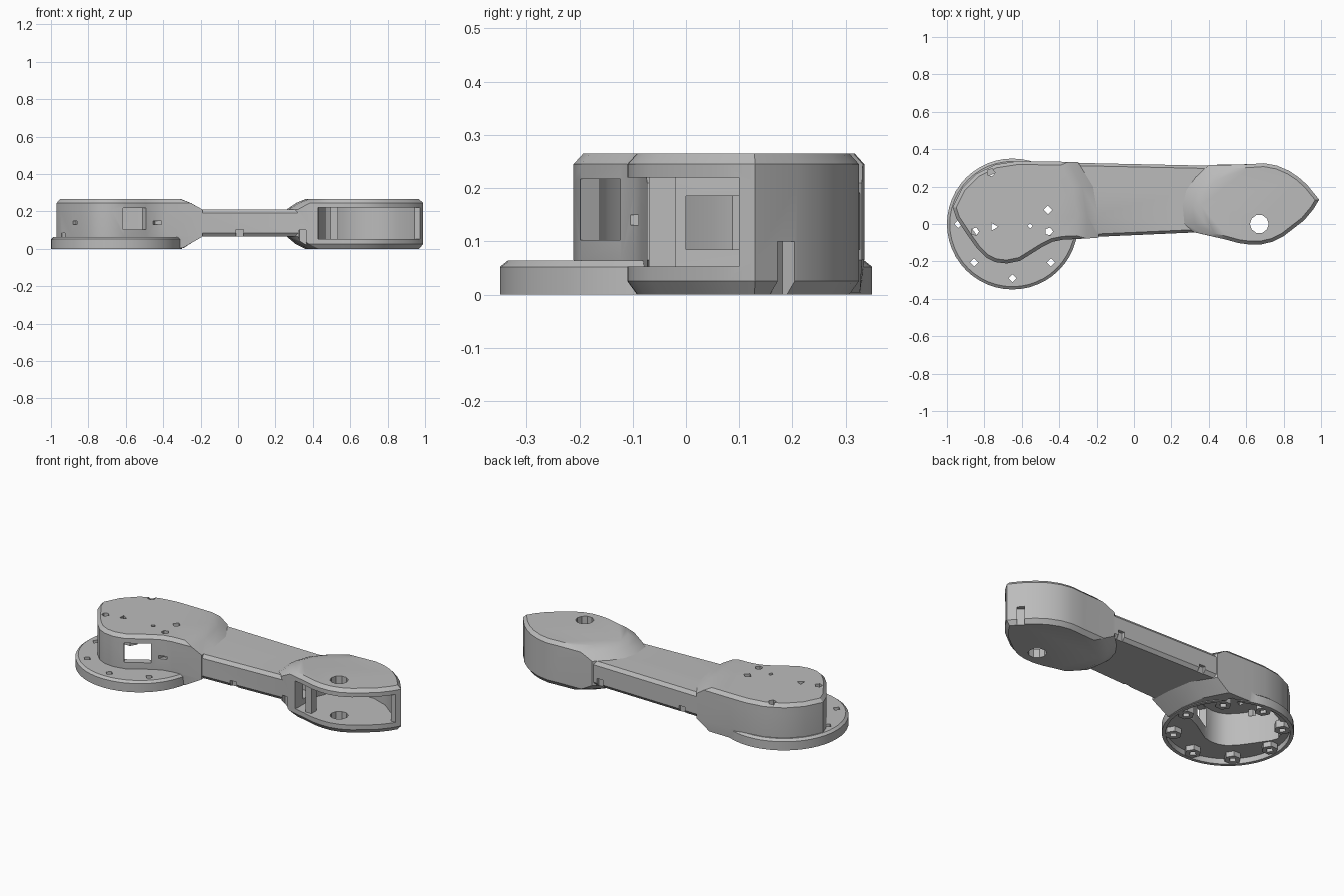
import bpy, bmesh, math
from mathutils import Vector

if "Cube" in bpy.data.objects:
    bpy.data.objects.remove(bpy.data.objects["Cube"], do_unlink=True)

grey = bpy.data.materials.new("plain_grey")
grey.use_nodes = True
grey.diffuse_color = (0.5, 0.5, 0.5, 1)
grey.node_tree.nodes["Principled BSDF"].inputs["Base Color"].default_value = (0.5, 0.5, 0.5, 1)


def inset(points, amount):
    """Move a counter-clockwise outline inward."""
    result = []
    for i, p in enumerate(points):
        a = (p - points[i - 1]).normalized()
        b = (points[(i + 1) % len(points)] - p).normalized()
        na, nb = Vector((a.y, -a.x)), Vector((b.y, -b.x))
        result.append(p - (na + nb) * amount / max(0.5, 1 + na.dot(nb)))
    return result


def loft(name, levels):
    """Solid from stacked outlines: a list of (z, points)."""
    bm = bmesh.new()
    rings = [[bm.verts.new((p[0], p[1], z)) for p in pts] for z, pts in levels]
    n = len(rings[0])
    for low, high in zip(rings, rings[1:]):
        for i in range(n):
            j = (i + 1) % n
            bm.faces.new((low[i], low[j], high[j], high[i]))
    bm.faces.new(rings[0][::-1])
    bm.faces.new(rings[-1])
    bmesh.ops.recalc_face_normals(bm, faces=bm.faces)
    mesh = bpy.data.meshes.new(name)
    bm.to_mesh(mesh)
    bm.free()
    obj = bpy.data.objects.new(name, mesh)
    bpy.context.collection.objects.link(obj)
    mesh.materials.append(grey)
    return obj


def circle(x, y, r, n):
    return [Vector((x + r * math.cos(math.tau * i / n), y + r * math.sin(math.tau * i / n)))
            for i in range(n)]


def cylinder(name, x, y, r, z0, z1, n):
    return loft(name, [(z0, circle(x, y, r, n)), (z1, circle(x, y, r, n))])


def box(name, x, y, z, sx, sy, sz, turn=0):
    c, s = math.cos(turn), math.sin(turn)
    pts = [(x + c * u * sx - s * v * sy, y + s * u * sx + c * v * sy)
           for u, v in ((-.5, -.5), (.5, -.5), (.5, .5), (-.5, .5))]
    return loft(name, [(z - sz / 2, pts), (z + sz / 2, pts)])


def combine(target, tool, operation):
    mod = target.modifiers.new(operation, "BOOLEAN")
    mod.operation, mod.solver, mod.object = operation, "EXACT", tool
    bpy.context.view_layer.objects.active = target
    bpy.ops.object.modifier_apply(modifier=mod.name)
    bpy.data.objects.remove(tool, do_unlink=True)


def head_rings(edge, near, far, levels):
    """Head outline whose arm side slides from near to far by level."""
    rings = []
    for z, amount, t in levels:
        side = [Vector(a).lerp(Vector(b), t) for a, b in zip(near, far)]
        rings.append((z, inset([Vector(p) for p in edge] + side, amount)))
    return rings


# Outlines of the two heads
left_edge = [(-.53, .335), (-.63, .335), (-.74, .318), (-.84, .27), (-.92, .19), (-.97, .09),
             (-.95, .03), (-.89, -.06), (-.84, -.13), (-.79, -.18), (-.74, -.204),
             (-.68, -.211), (-.61, -.197), (-.49, -.122), (-.435, -.095), (-.38, -.084)]
left_near = [(-.29, -.08), (-.285, .05), (-.31, .2), (-.38, .333)]
left_far = [(-.19, -.073), (-.195, .05), (-.22, .2), (-.3, .331)]
right_edge = [(.49, -.083), (.56, -.102), (.62, -.11), (.68, -.109), (.74, -.095), (.8, -.065),
              (.91, .02), (.96, .08), (.99, .13), (.925, .21), (.88, .25), (.83, .284),
              (.765, .312), (.695, .325), (.62, .32)]
right_near = [(.52, .315), (.43, .25), (.37, .18), (.34, .1), (.36, 0), (.42, -.066)]
right_far = [(.4, .316), (.33, .25), (.28, .18), (.26, .1), (.27, 0), (.32, -.044)]
profile = [(.065, 0, 1), (.21, 0, 1), (.245, 0, .36), (.265, .018, 0)]

# Main casting: arm, heads and mounting flange
arm = [Vector(p) for p in ((-.35, -.075), (.42, -.041), (.48, .31), (-.45, .33))]
body = loft("arm_link_body", [(.065, inset(arm, .015)), (.085, arm), (.19, arm),
                              (.21, inset(arm, .015))])
combine(body, loft("left_head", head_rings(left_edge, left_near, left_far,
                                           [(.004, .006, 0)] + profile)), "UNION")
combine(body, loft("right_head", head_rings(right_edge, right_near, right_far,
                                            [(0, .018, 0), (.025, 0, .4)] + profile)), "UNION")
fx = -.65
combine(body, loft("flange", [(0, circle(fx, 0, .35, 48)), (.052, circle(fx, 0, .35, 48)),
                              (.064, circle(fx, 0, .335, 48))]), "UNION")

# Underside recess with screw bosses, and the left motor cavity
combine(body, cylinder("flange_recess", fx, 0, .33, -.02, .032, 48), "DIFFERENCE")
combine(body, loft("left_cavity", head_rings(left_edge, left_near, left_far,
                                             [(-.02, .04, -.4), (.225, .04, -.4)])), "DIFFERENCE")
bolts = [(fx + .29 * math.cos(i * math.pi / 4), .29 * math.sin(i * math.pi / 4)) for i in range(8)]
for x, y in bolts:
    combine(body, cylinder("boss", x, y, .045, .002, .045, 6), "UNION")
for x, y in bolts:
    combine(body, cylinder("bolt_hole", x, y, .022, -.02, .085, 4), "DIFFERENCE")

# Right cavity open along the front, plus the cable channel
cavity = [(.43, -.045), (.41, -.2), (1.06, -.2), (1.06, .1), (.945, .1), (.89, .18), (.8, .25),
          (.7, .285), (.57, .275), (.47, .21), (.43, .12)]
combine(body, loft("right_cavity", [(.053, cavity), (.22, cavity)]), "DIFFERENCE")
combine(body, box("cable_channel", .02, .05, .135, .9, .1, .1), "DIFFERENCE")

# Head window, axle hole and top screw holes
combine(body, box("window", -.555, -.158, .16, .145, .12, .115, math.radians(32)), "DIFFERENCE")
combine(body, cylinder("axle_hole", .67, 0, .05, -.1, .4, 10), "DIFFERENCE")
for x, y, r, n in [(-.765, .275, .022, 5), (-.85, -.04, .022, 5), (-.455, -.04, .022, 5),
                   (-.46, .075, .024, 4), (-.75, -.015, .024, 3), (-.555, -.01, .014, 4)]:
    combine(body, cylinder("screw_hole", x, y, r, .2, .3, n), "DIFFERENCE")

# Screw notches around the lower edge
for x, y, z, turn, height in [(.345, -.05, .045, -.2, .11), (.01, -.058, .08, 0, .045),
                              (.35, .315, .08, 0, .07), (-.2, .328, .08, 0, .05),
                              (.94, .185, .045, .9, .11), (-.87, -.085, .14, -.95, .018),
                              (-.43, -.093, .14, -.3, .018)]:
    combine(body, box("notch", x, y, z, .04, .04, height, turn), "DIFFERENCE")

# Pillar just inside the right opening
post = box("opening_pillar", .515, -.045, .137, .04, .05, .18)

for obj in (body, post):
    bpy.ops.object.select_all(action="DESELECT")
    obj.select_set(True)
    bpy.context.view_layer.objects.active = obj
    bpy.ops.object.shade_smooth_by_angle(angle=math.radians(30))
